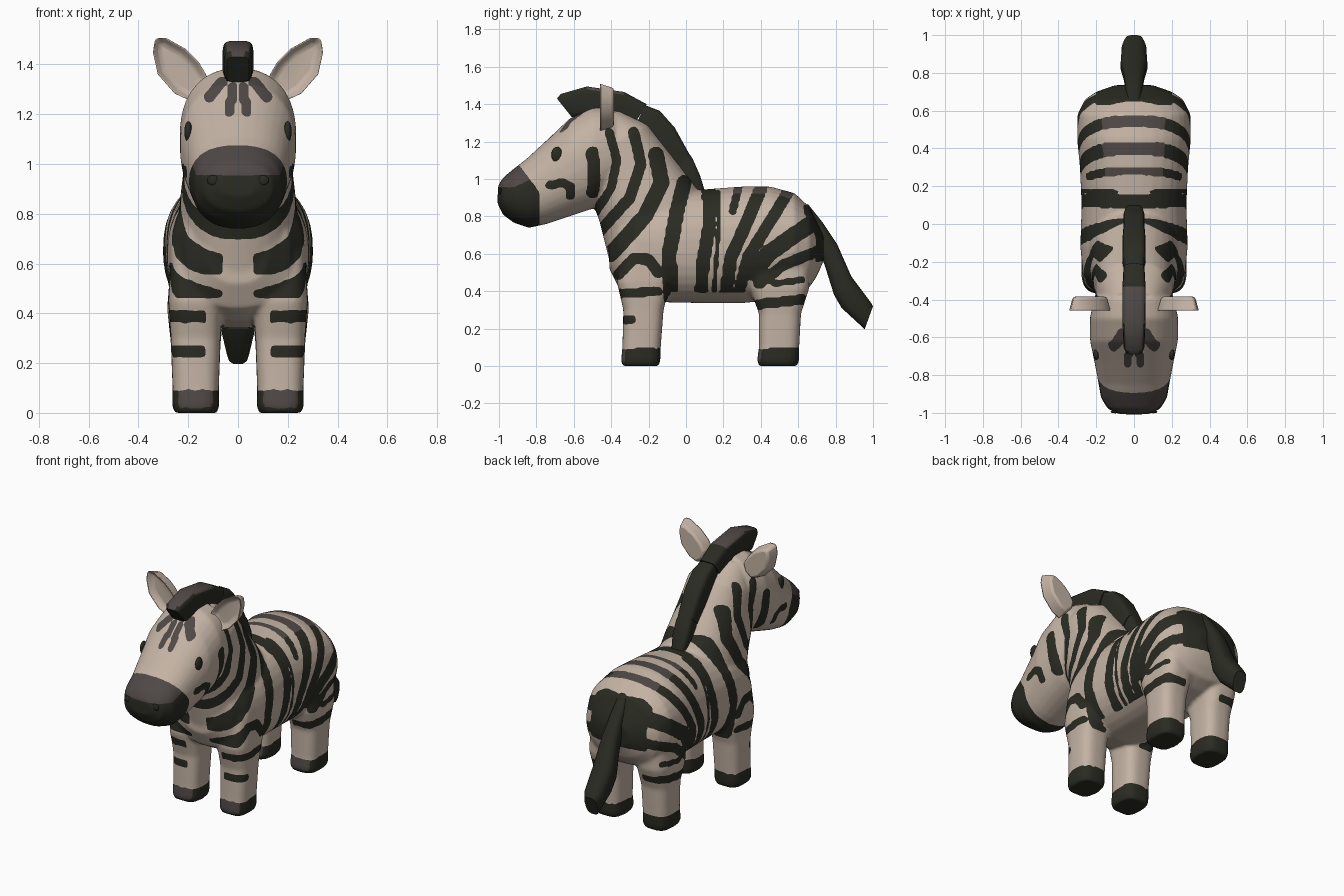
import bpy, bmesh, math
from mathutils import Vector

if "Cube" in bpy.data.objects:
    bpy.data.objects.remove(bpy.data.objects["Cube"])

def material(name, rgb):
    m = bpy.data.materials.new(name)
    m.diffuse_color = (*rgb, 1)
    m.use_nodes = True
    m.node_tree.nodes["Principled BSDF"].inputs["Base Color"].default_value = m.diffuse_color
    return m

CREAM, BLACK, GREY = 0, 1, 2
MATS = [material("cream", (0.55, 0.45, 0.37)),
        material("olive black", (0.023, 0.024, 0.016)),
        material("warm grey", (0.078, 0.064, 0.060))]

def finish(name, bm, default=CREAM, angle=None):
    bmesh.ops.recalc_face_normals(bm, faces=bm.faces)
    me = bpy.data.meshes.new(name)
    for f in bm.faces:
        f.material_index = default
    bm.to_mesh(me)
    bm.free()
    for m in MATS:
        me.materials.append(m)
    ob = bpy.data.objects.new(name, me)
    bpy.context.collection.objects.link(ob)
    if angle:
        bpy.ops.object.select_all(action='DESELECT')
        ob.select_set(True)
        bpy.context.view_layer.objects.active = ob
        bpy.ops.object.shade_smooth_by_angle(angle=math.radians(angle))
    return ob

def loft(bm, rings, cx=0, e=2.3, n=32):
    """Each ring spans (y0,z0)-(y1,z1) in side view, with half width hx."""
    prev = first = None
    for y0, z0, y1, z1, hx in rings:
        mid, half = Vector((cx, (y0+y1)/2, (z0+z1)/2)), Vector((0, (y1-y0)/2, (z1-z0)/2))
        vs = []
        for i in range(n):
            a = 2*math.pi*(i+0.5)/n
            c, s = math.cos(a), math.sin(a)
            p = mid + half*math.copysign(abs(s)**(2/e), s)
            p.x += hx*math.copysign(abs(c)**(2/e), c)
            vs.append(bm.verts.new(p))
        if prev:
            for i in range(n):
                j = (i+1) % n
                bm.faces.new((prev[i], prev[j], vs[j], vs[i]))
        first, prev = first or vs, vs
    bm.faces.new(first)
    bm.faces.new(prev)

# Body: torso, neck, head and legs fused into one skin
bm = bmesh.new()
loft(bm, [(y, a, y, b, h) for y, a, b, h in [
    (-.41, .52, .75, .12), (-.36, .42, .85, .21), (-.27, .37, .90, .27), (-.12, .34, .93, .285),
    (.1, .335, .945, .278), (.3, .335, .96, .287), (.45, .35, .96, .302), (.58, .38, .925, .30),
    (.66, .42, .85, .26), (.70, .48, .77, .20), (.735, .56, .70, .10)]])
loft(bm, [(-.39, .48, .12, .86, .25), (-.465, .78, .04, .98, .23), (-.53, .95, -.09, 1.15, .21),
          (-.55, 1.1, -.2, 1.29, .20), (-.52, 1.25, -.36, 1.37, .14)])
loft(bm, [(-.28, 1.0, -.30, 1.27, .13), (-.38, .92, -.40, 1.385, .21), (-.50, .84, -.50, 1.385, .235),
          (-.62, .80, -.62, 1.325, .233), (-.74, .76, -.72, 1.23, .21), (-.84, .738, -.85, 1.11, .188),
          (-.92, .765, -.92, 1.055, .175), (-.98, .81, -.975, 1.01, .14), (-1.008, .87, -1.005, .965, .08)])
for s in (-1, 1):
    loft(bm, [(-.34, 0, -.145, 0, .085), (-.347, .03, -.137, .03, .095), (-.34, .1, -.135, .1, .093),
              (-.335, .3, -.12, .3, .10), (-.37, .45, -.08, .45, .11), (-.34, .65, -.1, .65, .10)], s*.17, 3)
    loft(bm, [(.39, 0, .595, 0, .085), (.38, .03, .605, .03, .095), (.39, .1, .605, .1, .093),
              (.39, .28, .615, .28, .10), (.34, .42, .66, .42, .115), (.34, .6, .66, .6, .10)], s*.17, 3)
body = finish("zebra_body", bm)
r = body.modifiers.new("fuse", 'REMESH')
r.mode, r.voxel_size = 'VOXEL', 0.0095
sm = body.modifiers.new("soften", 'SMOOTH')
sm.factor, sm.iterations = 0.5, 10
dg = bpy.context.evaluated_depsgraph_get()
fused = bpy.data.meshes.new_from_object(body.evaluated_get(dg))
body.modifiers.clear()
body.data = fused
fused.materials.clear()
for m in MATS:
    fused.materials.append(m)

# Stripes: half width, then side-view points (y, z)
NECK = [
    (.024, (-.73, .965), (-.66, .98), (-.615, .96), (-.62, .91)),
    (.034, (-.50, 1.14), (-.49, 1.0), (-.50, .93)),
    (.024, (-.41, 1.25), (-.37, 1.1), (-.40, .95), (-.50, .80)),
    (.030, (-.28, 1.25), (-.24, 1.08), (-.30, .90), (-.46, .72)),
    (.042, (-.16, 1.13), (-.13, .98), (-.22, .80), (-.40, .60)),
]
TORSO = [
    (.040, (-.01, .98), (-.05, .82), (-.09, .60), (-.08, .36)),
    (.036, (.12, .95), (.125, .75), (.09, .55), (.08, .36)),
    (.012, (.17, .93), (.175, .75), (.15, .40)),
    (.022, (.28, .95), (.25, .83)),
    (.035, (.40, .95), (.33, .78), (.24, .58), (.21, .36)),
    (.032, (.54, .92), (.43, .74), (.33, .58), (.28, .38)),
    (.045, (.70, .78), (.58, .70), (.44, .60), (.36, .50)),
    (.030, (.72, .62), (.52, .54), (.39, .44)),
    (.018, (.62, .46), (.47, .44)),
]
LEGS = [
    (.028, (.39, .33), (.62, .355)),
    (.030, (-.36, .49), (-.28, .575), (-.20, .57), (-.15, .50)),
    (.025, (-.36, .385), (-.15, .40)),
    (.024, (-.36, .25), (-.29, .25)),
]
PETALS = [(.022, (.065, 1.33), (.115, 1.27)), (.02, (.02, 1.31), (.035, 1.21))]

def in_stripe(u, v, stripe):
    w, pts = stripe[0], stripe[1:]
    for (a, b), (c, d) in zip(pts, pts[1:]):
        if min(a, c)-w > u or max(a, c)+w < u or min(b, d)-w > v or max(b, d)+w < v:
            continue
        dx, dy = c-a, d-b
        t = max(0, min(1, ((u-a)*dx+(v-b)*dy)/(dx*dx+dy*dy)))
        if math.hypot(u-a-t*dx, v-b-t*dy) < w:
            return True
    return False

def colour(p, n):
    x, y, z = abs(p.x), p.y, p.z
    if z < .095:                                             # hooves
        return GREY if n.y < -.75 and z > .02 else BLACK
    if y < -.785 - max(0, z-.93)*.75:                        # muzzle
        return GREY if z > .955 and (n.z > .25 or n.y < -.5) else BLACK
    if y < -.48 and z > 1.15 and any(in_stripe(x, z, s) for s in PETALS):
        return GREY
    if y > .63 and .56 < z < .86 and x < .2:                 # patch round the tail
        return BLACK
    if n.z < -.8 and x < .2 or (z < .7 and y < -.3 and x < .06):
        return CREAM
    if z < .42 and x < .13 and (y < -.1 or y > .35):
        return CREAM
    if any(in_stripe(y, z, s) for s in NECK+TORSO+LEGS):
        return GREY if n.z > .85 and y > .2 else BLACK
    return CREAM

bm = bmesh.new()
bm.from_mesh(fused)
bm.normal_update()
for f in bm.faces:
    f.smooth = True
    f.material_index = colour(f.calc_center_median(), f.normal)
# Smooth the outline of every colour patch
links = {}
for e in bm.edges:
    if len(e.link_faces) == 2 and e.link_faces[0].material_index != e.link_faces[1].material_index:
        for v in e.verts:
            links.setdefault(v, []).append(e.other_vert(v))
for _ in range(3):
    new = {v: v.co*.5 + sum((o.co for o in ns), Vector())*(.5/len(ns)) for v, ns in links.items()}
    for v, co in new.items():
        v.co = co
bm.to_mesh(fused)
bm.free()

# Mane: three overlapping blocks
MANE = [
    [(-.61, 1.33, -.69, 1.43, .045), (-.60, 1.33, -.67, 1.455, .055), (-.5, 1.34, -.53, 1.495, .062),
     (-.36, 1.33, -.33, 1.465, .062), (-.29, 1.27, -.21, 1.40, .056)],
    [(-.28, 1.26, -.22, 1.395, .05), (-.24, 1.23, -.14, 1.365, .062), (-.14, 1.13, -.06, 1.275, .062),
     (-.07, 1.04, .02, 1.13, .055)],
    [(-.08, 1.04, .00, 1.16, .045), (-.06, 1.02, .035, 1.11, .056), (-.03, .97, .075, 1.02, .056),
     (0, .9, .10, .94, .045)],
]
bm = bmesh.new()
for chunk in MANE:
    loft(bm, chunk, e=5, n=16)
mane = finish("mane", bm, BLACK, 40)
for f in mane.data.polygons:
    if f.normal.z > .6 and f.center.y < -.35:
        f.material_index = GREY

# Tail
bm = bmesh.new()
loft(bm, [(.62, .76, .65, .87, .035), (.69, .66, .73, .77, .045), (.74, .54, .81, .65, .055),
          (.79, .38, .885, .48, .072), (.83, .31, .99, .34, .066), (.955, .195, 1.0, .32, .045)], e=3, n=12)
finish("tail", bm, BLACK, 45)

# Ears: cupped plates with a rim
EAR = [(.12, 1.35), (.155, 1.41), (.21, 1.465), (.29, 1.51), (.335, 1.51), (.345, 1.45),
       (.325, 1.36), (.255, 1.28), (.19, 1.25), (.14, 1.29)]
for side, s in (("left", -1), ("right", 1)):
    bm = bmesh.new()
    front = bm.faces.new([bm.verts.new((s*x, -.465, z)) for x, z in EAR])
    back = bmesh.ops.extrude_face_region(bm, geom=[front])["geom"]
    mid = Vector((s*.235, 0, 1.385))
    for v in (g for g in back if isinstance(g, bmesh.types.BMVert)):
        v.co = mid + (v.co-mid)*.8
        v.co.y = -.385
    if not front.is_valid or len(bm.faces) == len(EAR)+1:
        front = bm.faces.new([v for v in bm.verts if v.co.y < -.46])
    bmesh.ops.recalc_face_normals(bm, faces=bm.faces)
    bmesh.ops.inset_region(bm, faces=[front], thickness=.03)
    bmesh.ops.translate(bm, vec=(0, .035, 0), verts=front.verts)
    ear = finish(side + "_ear", bm, CREAM, 50)
    bev = ear.modifiers.new("soft rim", 'BEVEL')
    bev.width, bev.segments = .012, 2

# Eyes and nostrils: flattened beads seated on the skin
def bead(name, origin, direction, size, mat):
    hit, loc, nor, _ = body.ray_cast(Vector(origin), Vector(direction))
    bm = bmesh.new()
    bmesh.ops.create_uvsphere(bm, u_segments=16, v_segments=10, radius=1)
    for v in bm.verts:
        v.co = Vector([c*k for c, k in zip(v.co, size)]) + loc
    finish(name, bm, mat, 60)

bpy.context.view_layer.update()
for side, s in (("left", -1), ("right", 1)):
    bead(side + "_eye", (s, -.69, 1.13), (-s, 0, 0), (.016, .03, .042), BLACK)
    bead(side + "_nostril", (s*.1, -2, .935), (0, 1, 0), (.024, .008, .02), BLACK)
